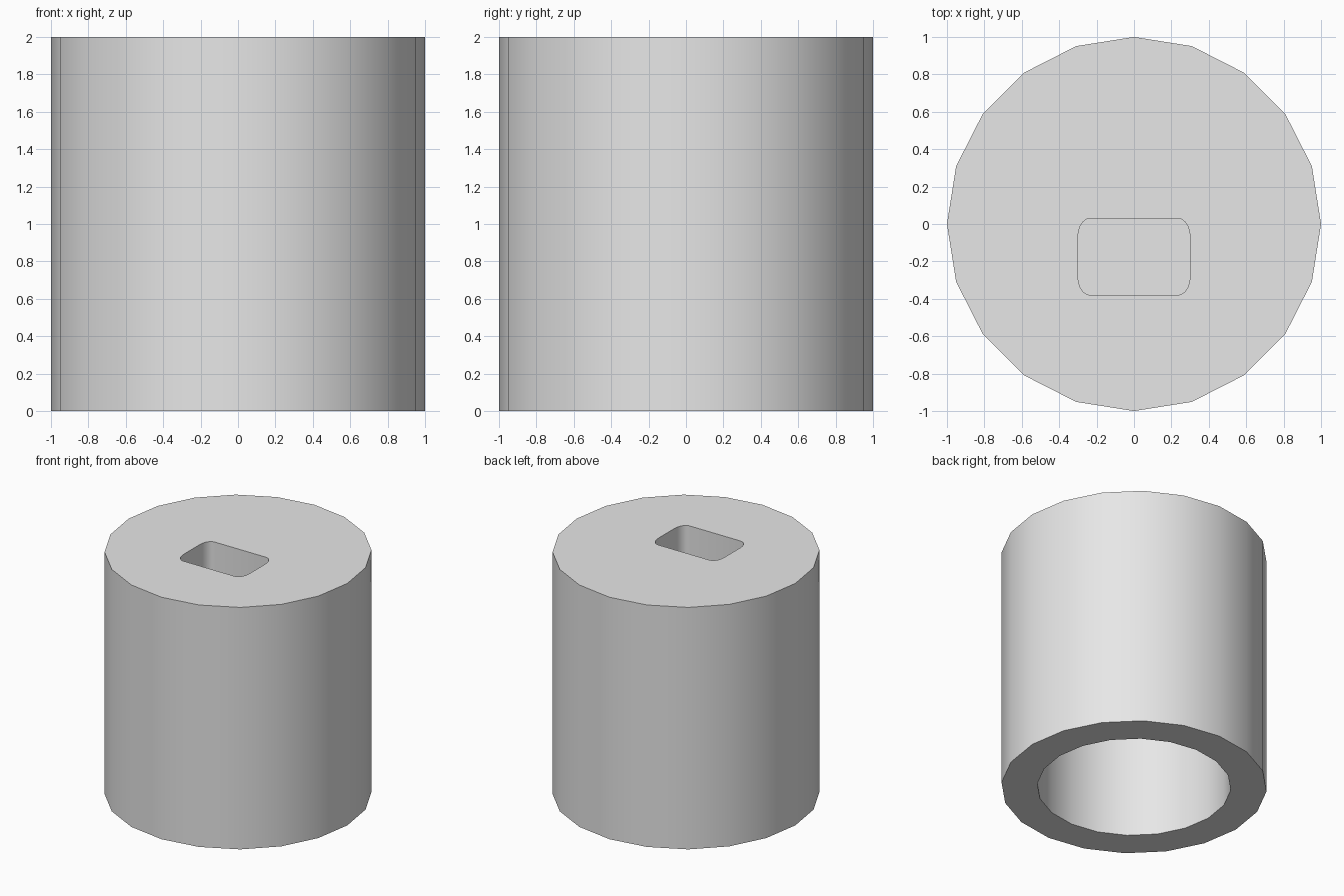
import bpy
import math

if "Cube" in bpy.data.objects:
    bpy.data.objects.remove(bpy.data.objects["Cube"], do_unlink=True)

SIDES = 20
HEIGHT = 2.0
BORE_DEPTH = 1.2
SLOT_DEPTH = 0.4

# Single plain grey
grey = bpy.data.materials.new("plain_grey")
grey.use_nodes = True
colour = (0.8, 0.8, 0.8, 1.0)
grey.diffuse_color = colour
grey.node_tree.nodes["Principled BSDF"].inputs["Base Color"].default_value = colour


def prism(name, outline, bottom, top):
    """Closed prism over a counter-clockwise outline."""
    n = len(outline)
    verts = [(x, y, z) for z in (bottom, top) for x, y in outline]
    faces = [(i, (i + 1) % n, n + (i + 1) % n, n + i) for i in range(n)]
    faces += [tuple(reversed(range(n))), tuple(range(n, 2 * n))]
    mesh = bpy.data.meshes.new(name)
    mesh.from_pydata(verts, [], faces)
    mesh.materials.append(grey)
    obj = bpy.data.objects.new(name, mesh)
    bpy.context.collection.objects.link(obj)
    return obj


def polygon(radius):
    steps = [2 * math.pi * i / SIDES for i in range(SIDES)]
    return [(radius * math.cos(a), radius * math.sin(a)) for a in steps]


def rounded_rectangle(cy, half_x, half_y, rx, ry, segments=5):
    points = []
    for quarter, (sx, sy) in enumerate([(1, 1), (-1, 1), (-1, -1), (1, -1)]):
        for i in range(segments + 1):
            a = math.pi / 2 * (quarter + i / segments)
            points.append((sx * (half_x - rx) + rx * math.cos(a),
                           cy + sy * (half_y - ry) + ry * math.sin(a)))
    return points


# Outer body
body = prism("body", polygon(1.0), 0, HEIGHT)

# Wide bore from below and blind slot in the top
bore = prism("bore_cutter", polygon(0.73), -0.2, BORE_DEPTH)
slot = prism("slot_cutter", rounded_rectangle(-0.175, 0.3, 0.205, 0.065, 0.1),
             HEIGHT - SLOT_DEPTH, HEIGHT + 0.2)

bpy.ops.object.select_all(action="DESELECT")
body.select_set(True)
bpy.context.view_layer.objects.active = body
for cutter in (bore, slot):
    cutter.hide_render = True
    cut = body.modifiers.new(cutter.name, "BOOLEAN")
    cut.operation = "DIFFERENCE"
    cut.solver = "EXACT"
    cut.object = cutter
    bpy.ops.object.modifier_apply(modifier=cut.name)
    bpy.data.objects.remove(cutter, do_unlink=True)

# Smooth walls with crisp rims
bpy.ops.object.shade_smooth_by_angle(angle=math.radians(30))
